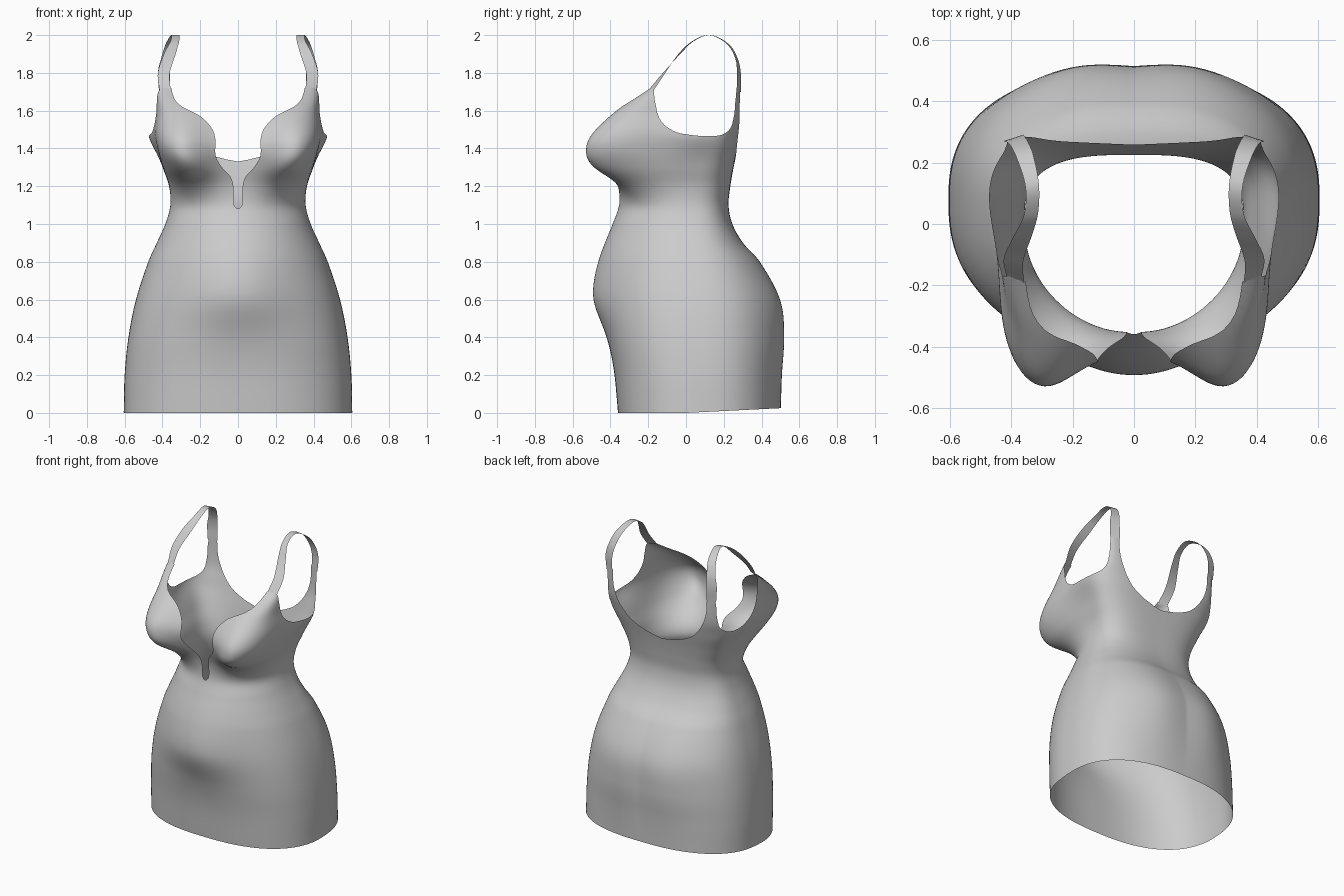
import bpy, bmesh, math

if "Cube" in bpy.data.objects:
    bpy.data.objects.remove(bpy.data.objects["Cube"])

COLS, ROWS, TOP = 240, 100, 1.72


def smooth_lookup(table, t):
    """Smooth curve through rows of (key, values...)."""
    n = len(table)
    t = min(max(t, table[0][0]), table[-1][0])
    i = 0
    while i < n - 2 and t > table[i + 1][0]:
        i += 1
    a, b = table[i], table[i + 1]
    p, q = table[max(i - 1, 0)], table[min(i + 2, n - 1)]
    h = b[0] - a[0]
    s = (t - a[0]) / h
    out = []
    for k in range(1, len(a)):
        m0 = (b[k] - p[k]) / (b[0] - p[0]) * h
        m1 = (q[k] - a[k]) / (q[0] - a[0]) * h
        out.append((2*s**3 - 3*s*s + 1) * a[k] + (s**3 - 2*s*s + s) * m0
                   + (3*s*s - 2*s**3) * b[k] + (s**3 - s*s) * m1)
    return out


def bell(v, centre, width):
    return math.exp(-0.5 * ((v - centre) / width) ** 2)


# height, half width, front y, back y, front roundness, back roundness, centre y, bust depth
BODY = [
    (0.00, .605, -.36, .502, 2.5, 2.45, .08, 0),
    (0.20, .600, -.378, .504, 2.5, 2.42, .08, 0),
    (0.40, .580, -.405, .508, 2.5, 2.38, .08, 0),
    (0.60, .540, -.424, .487, 2.4, 2.35, .07, 0),
    (0.80, .475, -.415, .387, 2.3, 2.4, .05, 0),
    (0.90, .430, -.400, .300, 2.2, 2.6, .03, 0),
    (1.00, .385, -.375, .245, 2.1, 2.8, .01, 0),
    (1.10, .358, -.350, .225, 2.0, 3.0, .00, 0),
    (1.20, .365, -.355, .235, 2.5, 3.1, .02, .060),
    (1.30, .398, -.385, .252, 3.8, 3.2, .05, .150),
    (1.40, .427, -.422, .274, 6.0, 3.4, .08, .120),
    (1.48, .440, -.405, .289, 6.0, 3.8, .09, .100),
    (1.60, .433, -.326, .291, 6.0, 7.0, .09, .050),
    (1.72, .435, -.192, .290, 9.0, 9.0, .08, .000),
]
# height, half opening of the neckline
FRONT_NECK = [(1.0, -.3), (1.08, 0), (1.10, .021), (1.2, .025), (1.25, .04), (1.3, .085),
              (1.36, .118), (1.45, .12), (1.5, .135), (1.55, .175), (1.58, .215),
              (1.62, .295), (1.66, .335), (1.75, .36)]
BACK_NECK = [(1.2, -.3), (1.33, -.02), (1.345, .08), (1.38, .18), (1.42, .245),
             (1.5, .31), (1.6, .35), (1.75, .36)]
# y, height of the armhole edge
ARMHOLE = [(-.3, 2.6), (-.175, 1.75), (-.165, 1.65), (-.15, 1.58), (-.12, 1.53), (-.06, 1.49),
           (0, 1.475), (.1, 1.465), (.18, 1.47), (.22, 1.49), (.245, 1.53), (.26, 1.62),
           (.27, 1.8), (.3, 2.4)]


def body_point(angle, z, row):
    w, front, back, nf, nb, c, bust = row
    s, k = math.sin(angle), math.cos(angle)
    depth, n = (c - front, nf) if k > 0 else (back - c, nb)
    r = (abs(s / w) ** n + abs(k / depth) ** n) ** (-1 / n)
    x, y = r * s, c - r * k
    facing = min(1, abs(y - c) / depth)
    # pointed flare under the arm
    x += math.copysign(.034 * bell(y, .09, .10) * bell(z, 1.48, .07), x) * min(1, abs(x) / .3)
    if k > 0:   # bust and belly
        y -= facing * (bust * bell(abs(x), .315, .115)
                       + .068 * bell(x, 0, .19) * bell(z, .64, .14 if z < .64 else .20))
    else:       # seat
        y += facing * .02 * bell(abs(x), .19, .13) * bell(z, .5, .22)
    lift = .025 * max(0, y) / .5 * max(0, 1 - z / .3)   # hem rises at the back
    return x, y, z + lift


def keep(co):
    neck = FRONT_NECK if co.y < .05 else BACK_NECK
    return min(abs(co.x) - smooth_lookup(neck, co.z)[0],
               smooth_lookup(ARMHOLE, co.y)[0] - co.z)


def finish(name, bm, mat):
    mesh = bpy.data.meshes.new(name)
    for f in bm.faces:
        f.smooth = True
    bm.to_mesh(mesh)
    bm.free()
    mesh.materials.append(mat)
    obj = bpy.data.objects.new(name, mesh)
    bpy.context.collection.objects.link(obj)
    return obj


grey = bpy.data.materials.new("grey_fabric")
grey.diffuse_color = (0.6, 0.6, 0.6, 1)
grey.use_nodes = True
grey.node_tree.nodes["Principled BSDF"].inputs["Base Color"].default_value = grey.diffuse_color

# Dress body: lofted tube
bm = bmesh.new()
rings = []
for j in range(ROWS + 1):
    z = TOP * j / ROWS
    row = smooth_lookup(BODY, z)
    rings.append([bm.verts.new(body_point(2 * math.pi * (i + .5) / COLS, z, row))
                  for i in range(COLS)])
for a, b in zip(rings, rings[1:]):
    for i in range(COLS):
        k = (i + 1) % COLS
        bm.faces.new((a[i], a[k], b[k], b[i]))

# Trim the neckline and armholes along smooth edges
value = {v: keep(v.co) for v in bm.verts}
cut = set()
for e in list(bm.edges):
    a, b = e.verts
    if (value[a] < 0) != (value[b] < 0):
        fac = value[a] / (value[a] - value[b])
        cut.add(bmesh.utils.edge_split(e, a, min(max(fac, .02), .98))[1])
for f in list(bm.faces):
    ends = [v for v in f.verts if v in cut]
    if len(ends) == 2:
        bmesh.utils.face_split(f, ends[0], ends[1])
bmesh.ops.delete(bm, geom=[v for v, g in value.items() if g < 0], context='VERTS')
finish("dress_body", bm, grey)

# Shoulder straps: step, inner x, inner y, outer x, outer y, z
STRAP = [
    (0, .358, .290, .418, .268, 1.70),
    (1, .360, .290, .424, .270, 1.80),
    (2, .348, .272, .406, .260, 1.88),
    (3, .328, .224, .382, .214, 1.955),
    (4, .310, .130, .354, .122, 2.00),
    (5, .312, .040, .358, .032, 1.967),
    (6, .330, -.030, .392, -.040, 1.90),
    (7, .361, -.122, .424, -.110, 1.80),
    (8, .357, -.198, .416, -.170, 1.71),
]
for side, name in ((1, "strap_right"), (-1, "strap_left")):
    bm = bmesh.new()
    pairs = []
    for i in range(65):
        xi, yi, xo, yo, z = smooth_lookup(STRAP, i / 8)
        pairs.append((bm.verts.new((side * xi, yi, z)), bm.verts.new((side * xo, yo, z))))
    for (a, b), (c, d) in zip(pairs, pairs[1:]):
        bm.faces.new((a, c, d, b) if side < 0 else (a, b, d, c))
    finish(name, bm, grey)
